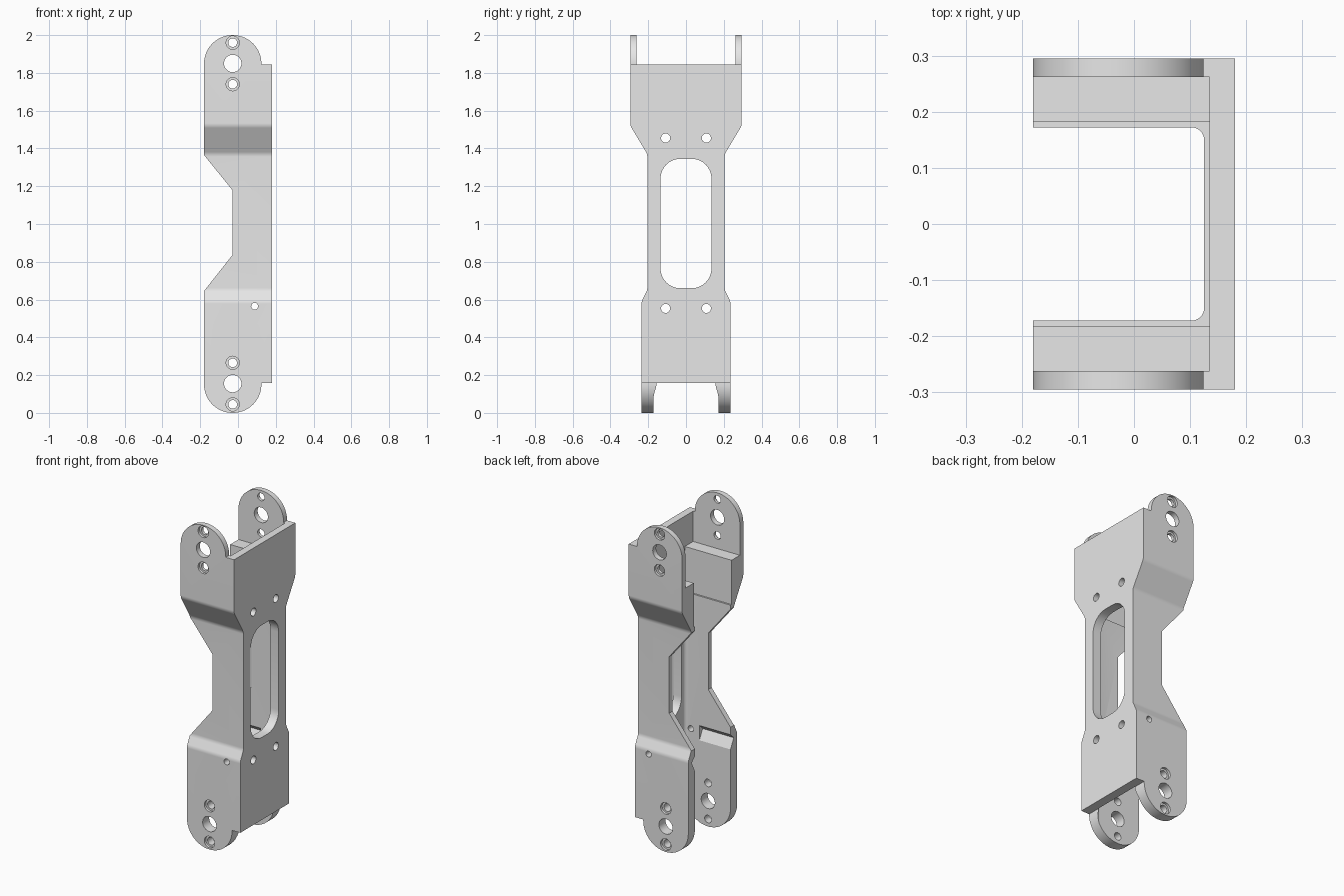
import bpy, bmesh, math
from mathutils import Vector

if "Cube" in bpy.data.objects:
    bpy.data.objects.remove(bpy.data.objects["Cube"])


def rounded(corners, steps=8):
    """Polygon from (u, v, radius) corners, with each corner filleted."""
    out = []
    n = len(corners)
    for i, (u, v, r) in enumerate(corners):
        p = Vector((u, v))
        if r == 0:
            out.append(p)
            continue
        a = (Vector(corners[i - 1][:2]) - p).normalized()
        b = (Vector(corners[(i + 1) % n][:2]) - p).normalized()
        half = a.angle(b) / 2
        centre = p + (a + b).normalized() * r / math.sin(half)
        start = p + a * r / math.tan(half) - centre
        end = p + b * r / math.tan(half) - centre
        a0 = math.atan2(start.y, start.x)
        turn = math.atan2(start.x * end.y - start.y * end.x, start.dot(end))
        for k in range(steps + 1):
            t = a0 + turn * k / steps
            out.append(centre + Vector((math.cos(t), math.sin(t))) * r)
    return out


def circle(u, v, r, n=32):
    return [(u + r * math.cos(2 * math.pi * k / n), v + r * math.sin(2 * math.pi * k / n))
            for k in range(n)]


def rect(u0, u1, v0, v1, r=0):
    return rounded([(u0, v0, r), (u1, v0, r), (u1, v1, r), (u0, v1, r)])


def prism(name, pts, axis, lo, hi):
    """Extrude a 2D outline along an axis; x uses (y,z), y uses (x,z), z uses (x,y)."""
    place = {'x': lambda u, v, d: (d, u, v),
             'y': lambda u, v, d: (u, d, v),
             'z': lambda u, v, d: (u, v, d)}[axis]
    bm = bmesh.new()
    rings = [[bm.verts.new(place(p[0], p[1], d)) for p in pts] for d in (lo, hi)]
    bm.faces.new(rings[0])
    bm.faces.new(rings[1])
    for i in range(len(pts)):
        j = (i + 1) % len(pts)
        bm.faces.new((rings[0][i], rings[0][j], rings[1][j], rings[1][i]))
    bmesh.ops.recalc_face_normals(bm, faces=bm.faces)
    me = bpy.data.meshes.new(name)
    bm.to_mesh(me)
    bm.free()
    ob = bpy.data.objects.new(name, me)
    bpy.context.collection.objects.link(ob)
    return ob


def combine(target, tool, operation='DIFFERENCE'):
    tool.hide_render = True
    mod = target.modifiers.new(tool.name, 'BOOLEAN')
    mod.operation = operation
    mod.solver = 'EXACT'
    mod.object = tool
    bpy.context.view_layer.objects.active = target
    bpy.ops.object.modifier_apply(modifier=mod.name)
    bpy.data.objects.remove(tool)


# Side outline with rounded ears and a narrow waist
EAR_X, EAR_R = -0.028, 0.1515
side = rounded([
    (-0.18, 0, EAR_R), (0.124, 0, EAR_R), (0.124, 0.157, 0), (0.18, 0.157, 0),
    (0.18, 1.845, 0), (0.124, 1.845, 0), (0.124, 2, EAR_R), (-0.18, 2, EAR_R),
    (-0.18, 1.365, 0), (-0.03, 1.18, 0), (-0.03, 0.835, 0), (-0.18, 0.645, 0)], 20)
bracket = prism('bracket', side, 'y', -0.5, 0.5)

# Width outline, wide at the top and stepped in at the waist
half = [(0.235, -0.1, 0), (0.235, 0.59, 0.05), (0.205, 0.65, 0.05),
        (0.205, 1.37, 0.05), (0.295, 1.52, 0.05), (0.295, 2.1, 0)]
width = rounded(half + [(-y, z, r) for y, z, r in reversed(half)])
combine(bracket, prism('width_outline', width, 'x', -0.4, 0.4), 'INTERSECT')

# Inner channel and the two stepped upper pockets
combine(bracket, prism('channel', rounded([(-0.5, -0.172, 0), (0.125, -0.172, 0.022),
        (0.125, 0.172, 0.022), (-0.5, 0.172, 0)]), 'z', -0.2, 2.2))
combine(bracket, prism('upper_pocket', rect(-0.5, 0.135, -0.182, 0.182), 'z', 1.39, 2.2))
combine(bracket, prism('ear_pocket', rect(-0.5, 0.135, -0.262, 0.262), 'z', 1.66, 2.3))

# Long window and four screw holes in the back plate
combine(bracket, prism('window', rect(-0.135, 0.135, 0.66, 1.345, 0.105), 'x', 0.05, 0.4))
for y in (-0.108, 0.108):
    for z in (0.553, 1.455):
        combine(bracket, prism('plate_hole', circle(y, z, 0.024), 'x', 0.05, 0.4))

# Ear holes: a pivot hole between two counterbored screw holes
for z in (0.155, 1.85):
    combine(bracket, prism('pivot_hole', circle(EAR_X, z, 0.046, 40), 'y', -0.6, 0.6))
    for dz in (-0.11, 0.11):
        combine(bracket, prism('screw_hole', circle(EAR_X, z + dz, 0.023), 'y', -0.6, 0.6))
        outer = 0.235 if z < 1 else 0.295
        for s in (-1, 1):
            lo, hi = sorted((s * (outer - 0.015), s * 0.6))
            combine(bracket, prism('counterbore', circle(EAR_X, z + dz, 0.035), 'y', lo, hi))

# Small cable hole through both walls
combine(bracket, prism('cable_hole', circle(0.088, 0.565, 0.018), 'y', -0.6, 0.6))

# Wedge grooves inside the lower walls
for s in (-1, 1):
    wedge = [(s * 0.15, 0.6), (s * 0.172, 0.6), (s * 0.203, 0.57),
             (s * 0.172, 0.51), (s * 0.15, 0.51)]
    combine(bracket, prism('groove', wedge, 'x', -0.4, 0.03))

# Plain grey finish with smooth bends and sharp edges
grey = bpy.data.materials.new('light grey')
grey.diffuse_color = (0.8, 0.8, 0.8, 1)
grey.use_nodes = True
grey.node_tree.nodes["Principled BSDF"].inputs["Base Color"].default_value = grey.diffuse_color
bracket.data.materials.clear()
bracket.data.materials.append(grey)
for poly in bracket.data.polygons:
    poly.material_index = 0
bpy.ops.object.select_all(action='DESELECT')
bracket.select_set(True)
bpy.context.view_layer.objects.active = bracket
bpy.ops.object.shade_smooth_by_angle(angle=math.radians(25))
